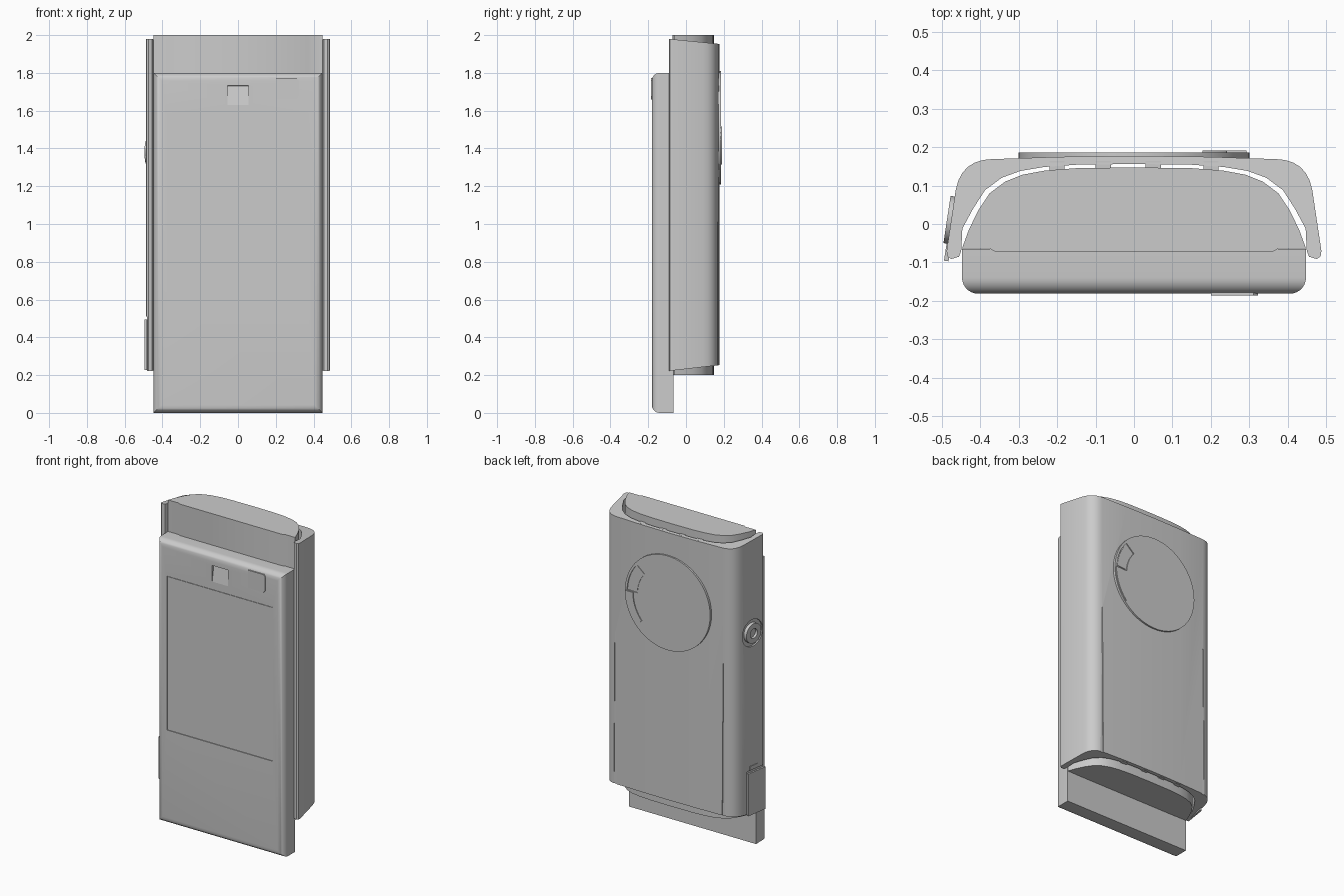
import bpy, bmesh, math
from mathutils import Matrix, Vector

if "Cube" in bpy.data.objects:
    bpy.data.objects.remove(bpy.data.objects["Cube"])


def finish(name, bm, angle=35):
    bmesh.ops.recalc_face_normals(bm, faces=bm.faces)
    me = bpy.data.meshes.new(name)
    bm.to_mesh(me)
    bm.free()
    ob = bpy.data.objects.new(name, me)
    bpy.context.collection.objects.link(ob)
    smooth(ob, angle)
    return ob


def smooth(ob, angle=35):
    bpy.ops.object.select_all(action='DESELECT')
    ob.select_set(True)
    bpy.context.view_layer.objects.active = ob
    bpy.ops.object.shade_smooth_by_angle(angle=math.radians(angle))


def prism(name, pts, bottom, top, axis='Z'):
    """Extrude an outline; the end heights are functions of the outline's second coordinate."""
    bm = bmesh.new()
    place = (lambda a, b, h: (a, b, h)) if axis == 'Z' else (
        (lambda a, b, h: (a, h, b)) if axis == 'Y' else (lambda a, b, h: (h, a, b)))
    lo = [bm.verts.new(place(a, b, bottom(b))) for a, b in pts]
    hi = [bm.verts.new(place(a, b, top(b))) for a, b in pts]
    n = len(pts)
    bm.faces.new(lo)
    bm.faces.new(hi)
    for i in range(n):
        j = (i + 1) % n
        bm.faces.new((lo[i], lo[j], hi[j], hi[i]))
    return finish(name, bm)


def flat(h):
    return lambda b: h


def box(name, loc, size, rot=0.0):
    bm = bmesh.new()
    m = Matrix.Translation(loc) @ Matrix.Rotation(rot, 4, 'Z') @ Matrix.Diagonal((*size, 1))
    bmesh.ops.create_cube(bm, size=1, matrix=m)
    return finish(name, bm)


def cut(ob, *cutters):
    for c in cutters:
        c.hide_render = True
        mod = ob.modifiers.new('cut', 'BOOLEAN')
        mod.operation, mod.solver, mod.object = 'DIFFERENCE', 'EXACT', c
        bpy.context.view_layer.objects.active = ob
        bpy.ops.object.modifier_apply(modifier=mod.name)
        bpy.data.objects.remove(c)
    smooth(ob)


def mirrored(half):
    """Complete an outline whose first and last points lie on x = 0."""
    return half + [(-x, y) for x, y in reversed(half) if x > 1e-6]


def sector(r0, r1, a0, a1, cz, n=16):
    angs = [math.radians(a0 + (a1 - a0) * i / n) for i in range(n + 1)]
    return ([(r1 * math.cos(a), cz + r1 * math.sin(a)) for a in angs] +
            [(r0 * math.cos(a), cz + r0 * math.sin(a)) for a in reversed(angs)])


# Front slider with rounded front edges
bm = bmesh.new()
bmesh.ops.create_cube(bm, size=1, matrix=Matrix.Translation((0, -0.123, 0.9)) @
                      Matrix.Diagonal((0.894, 0.116, 1.8, 1)))
front = [e for e in bm.edges if all(v.co.y < -0.15 for v in e.verts)]
bmesh.ops.bevel(bm, geom=front, offset=0.042, segments=7, profile=0.5, affect='EDGES')
slider = finish('front_slider', bm)

# Screen recess and earpiece scoop
cut(slider,
    box('screen_cutter', (-0.002, -0.19, 1.09), (0.745, 0.028, 0.98)),
    prism('earpiece_cutter', [(-0.164, 1.73), (-0.181, 1.63), (-0.2, 1.63), (-0.2, 1.735)],
          flat(-0.055), flat(0.055), 'X'))
box('screen', (-0.002, -0.1775, 1.09), (0.739, 0.004, 0.974))

# Front camera window
prism('front_camera', [(0.20, 1.66), (0.31, 1.66), (0.322, 1.675), (0.322, 1.76),
                       (0.31, 1.773), (0.20, 1.773)], flat(-0.186), flat(-0.176), 'Y')

# Inner body, longer than the shell at both ends
core = [(0, 0.147), (0.15, 0.145), (0.23, 0.139), (0.29, 0.128), (0.335, 0.11),
        (0.375, 0.08), (0.405, 0.035), (0.43, -0.017), (0.447, -0.064),
        (0.375, -0.064), (0.36, -0.072), (0, -0.072)]
prism('inner_body', mirrored(core), flat(0.2), flat(2.0))

# Outer shell: U-shaped sleeve with slanted ends
outer = [(0, 0.177), (0.2, 0.1745), (0.38, 0.168), (0.397, 0.165), (0.415, 0.159),
         (0.432, 0.148), (0.446, 0.133), (0.456, 0.114), (0.463, 0.09), (0.487, -0.07),
         (0.485, -0.084), (0.475, -0.091), (0.455, -0.085), (0.449, -0.07)]
inner = [(0.446, -0.012), (0.418, 0.04), (0.387, 0.088), (0.344, 0.12),
         (0.295, 0.138), (0.235, 0.148), (0.15, 0.154), (0, 0.156)]
shell = prism('outer_shell', mirrored(outer + inner),
              lambda y: 0.222 + 0.115 * (y + 0.09), lambda y: 1.98 - 0.1 * (y + 0.09))

# Side button recess, lower side hatch and back seams cut into the shell
TILT = -0.15
side_axis = Vector((-math.cos(TILT), -math.sin(TILT), 0))
side = Vector((-0.475, 0.01, 1.38))


def disc(name, r, d, centre):
    bm = bmesh.new()
    m = (Matrix.Translation(centre) @ Matrix.Rotation(TILT, 4, 'Z') @
         Matrix.Rotation(math.pi / 2, 4, 'Y'))
    bmesh.ops.create_cone(bm, cap_ends=True, segments=40, radius1=r, radius2=r, depth=d, matrix=m)
    return finish(name, bm)


cut(shell, disc('button_cutter', 0.085, 0.02, side),
    box('hatch_cutter', (-0.481, -0.025, 0.36), (0.016, 0.16, 0.3), TILT))
for s in (-1, 1):
    cut(shell, prism('seam_cutter', [(s * 0.372, 0.2), (s * 0.392, 0.2), (s * 0.384, 1.22),
                                     (s * 0.379, 1.22)], flat(0.163), flat(0.2), 'Y'))
button = disc('side_button', 0.062, 0.022, side)
cut(button, disc('hole_cutter', 0.03, 0.03, side + side_axis * 0.01))
box('side_hatch', (-0.477, -0.025, 0.36), (0.012, 0.144, 0.268), TILT)
box('hatch_latch', (-0.4755, 0.0, 0.525), (0.008, 0.07, 0.025), TILT)

# Small tabs bridging the gap between shell and inner body at both ends
for z in (0.27, 1.935):
    for x in (-0.2, -0.08, 0.05, 0.2):
        box('end_tab', (x, 0.151, z), (0.04, 0.026, 0.04))

# Round camera cover on the back, with its lens window and arc trim
CZ = 1.51
cover = prism('camera_cover', [(0.3 * math.cos(i * math.pi / 36), CZ + 0.3 * math.sin(i * math.pi / 36))
                               for i in range(72)], flat(0.165), flat(0.186), 'Y')
cut(cover, prism('window_cutter', sector(0.21, 0.285, 2, 42, CZ), flat(0.18), flat(0.2), 'Y'))
prism('lens_window', sector(0.215, 0.28, 4, 40, CZ), flat(0.17), flat(0.183), 'Y')
prism('arc_trim', sector(0.24, 0.292, -42, 1, CZ), flat(0.17), flat(0.191), 'Y')
